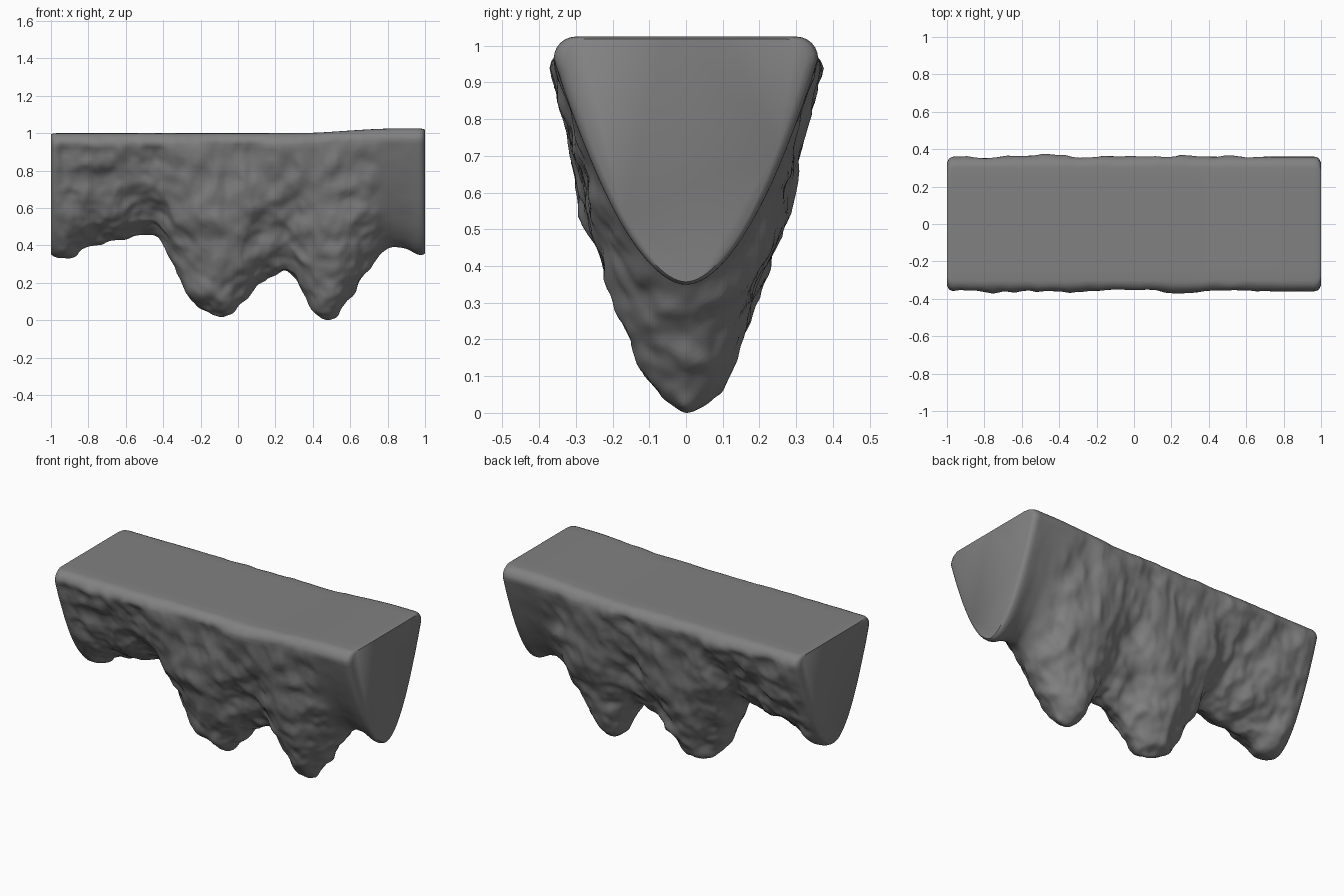
import bpy, bmesh, math
from mathutils import Vector, noise

if "Cube" in bpy.data.objects:
    bpy.data.objects.remove(bpy.data.objects["Cube"])

# Lower edge of the rock as seen from the front: (x, z)
EDGE = [(-1, .35), (-.97, .33), (-.91, .33), (-.85, .37), (-.7, .41), (-.5, .475),
        (-.43, .46), (-.39, .39), (-.34, .27), (-.28, .18), (-.2, .07), (-.14, .015),
        (-.08, .01), (-.03, .04), (.05, .12), (.14, .22), (.25, .27), (.31, .23),
        (.35, .14), (.42, .04), (.48, .01), (.54, .04), (.62, .15), (.7, .28),
        (.76, .36), (.82, .395), (.9, .385), (.97, .345), (1, .35)]
NX, NS, NC, NT = 220, 100, 6, 10      # rings, flank, corner and top steps


def edge(x):
    for (x0, z0), (x1, z1) in zip(EDGE, EDGE[1:]):
        if x <= x1:
            return z0 + (z1 - z0) * (x - x0) / (x1 - x0)
    return EDGE[-1][1]


def smooth(a, b, v):
    t = max(0, min(1, (v - a) / (b - a)))
    return t * t * (3 - 2 * t)


def section(x):
    """Closed V-shaped outline in y, z with softened upper corners."""
    low = sum(edge(max(-1, min(1, x + d))) for d in (-.02, -.01, 0, .01, .02)) / 5
    top = 1.0 + .025 * smooth(.3, .85, x)
    shoulder, hw, r = top - .06, .36, .06
    # flank points from front shoulder down to the tip and up to the back
    pts = []
    for i in range(NS + 1):
        s = -1 + 2 * i / NS
        u = abs(s)
        pts.append((hw * s, low + (shoulder - low) * u ** 1.85))
    arc = [(hw - r + r * math.cos(a), shoulder + r * math.sin(a))
           for a in (math.pi / 2 * k / NC for k in range(1, NC + 1))]
    pts += arc
    pts += [((hw - r) * (1 - 2 * k / NT), top) for k in range(1, NT)]
    pts += [(-y, z) for y, z in reversed(arc)]
    return pts


def roughness(p):
    """Lumpy stone relief, fading on the top, the ends and the smooth right tip."""
    q = p * 4.5
    n = noise.noise(q) * .024
    n += noise.noise(p * 10 + Vector((3, 7, 1))) * .017
    n += (.25 - abs(noise.noise(p * 6 + Vector((9, 2, 5))))) * .022
    n += noise.noise(p * 22) * .006
    mask = (1 - smooth(.9, .99, p.z) * .85) * (1 - smooth(.66, .8, p.x) * .9)
    return n * mask * smooth(0, .09, 1 - abs(p.x))


bm = bmesh.new()
rings = []
for i in range(NX + 1):
    x = -1 + 2 * i / NX
    # rounded rims where the ends are cut flat
    d = max(0, 1 - (1 - abs(x)) / .04)
    k = 1 - .09 * (1 - math.sqrt(max(0, 1 - d * d)))
    kz = 1 - (1 - k) * .25
    rings.append([bm.verts.new((x, y * k, .72 + (z - .72) * kz)) for y, z in section(x)])
for a, b in zip(rings, rings[1:]):
    for j in range(len(a)):
        m = (j + 1) % len(a)
        bm.faces.new((a[j], a[m], b[m], b[j]))
bm.faces.new(rings[0])
bm.faces.new(list(reversed(rings[-1])))
bmesh.ops.recalc_face_normals(bm, faces=bm.faces)
bm.normal_update()

# Push the surface in and out, keeping the flat top level
moves = [(v, v.normal.copy() * roughness(v.co)) for v in bm.verts if v.normal.z < .9]
for v, off in moves:
    v.co += off
low = min(v.co.z for v in bm.verts)
for v in bm.verts:
    v.co.z -= low * (1 - smooth(0, .4, v.co.z))

mesh = bpy.data.meshes.new("hanging_rock")
bm.to_mesh(mesh)
bm.free()
rock = bpy.data.objects.new("hanging_rock", mesh)
bpy.context.collection.objects.link(rock)

stone = bpy.data.materials.new("grey stone")
stone.diffuse_color = (.22, .22, .22, 1)
stone.use_nodes = True
stone.node_tree.nodes["Principled BSDF"].inputs["Base Color"].default_value = stone.diffuse_color
mesh.materials.append(stone)

bpy.context.view_layer.objects.active = rock
rock.select_set(True)
bpy.ops.object.shade_smooth_by_angle(angle=math.radians(50))
